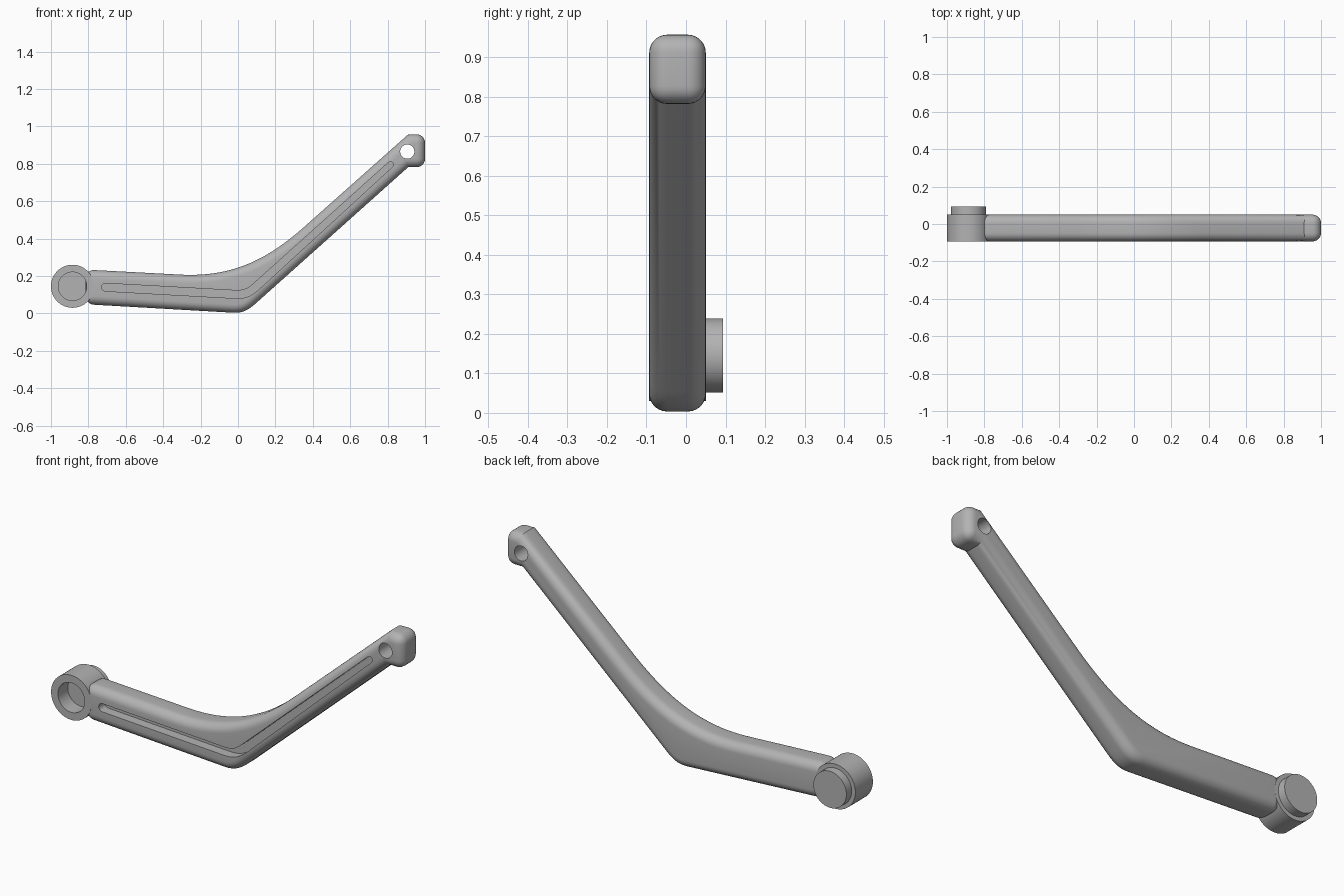
import bpy, bmesh, math
from mathutils import Vector
from mathutils.geometry import interpolate_bezier

if "Cube" in bpy.data.objects:
    bpy.data.objects.remove(bpy.data.objects["Cube"], do_unlink=True)

FRONT, BACK = -0.093, 0.05
BOSS = (-0.885, 0.145)

metal = bpy.data.materials.new("grey_metal")
metal.use_nodes = True
GREY = (0.45, 0.45, 0.45, 1)
metal.diffuse_color = GREY
metal.node_tree.nodes["Principled BSDF"].inputs["Base Color"].default_value = GREY


def prism(name, outline, y0, y1):
    """Extrude a closed x-z outline from y0 to y1."""
    bm = bmesh.new()
    face = bm.faces.new([bm.verts.new((x, y0, z)) for x, z in outline])
    grown = bmesh.ops.extrude_face_region(bm, geom=[face])["geom"]
    moved = [v for v in grown if isinstance(v, bmesh.types.BMVert)]
    bmesh.ops.translate(bm, verts=moved, vec=(0, y1 - y0, 0))
    bmesh.ops.recalc_face_normals(bm, faces=bm.faces)
    mesh = bpy.data.meshes.new(name)
    bm.to_mesh(mesh)
    bm.free()
    mesh.materials.append(metal)
    obj = bpy.data.objects.new(name, mesh)
    bpy.context.collection.objects.link(obj)
    return obj


def arc(centre, radius, start=0, sweep=math.tau, steps=64):
    return [(centre[0] + radius * math.cos(start + sweep * i / steps),
             centre[1] + radius * math.sin(start + sweep * i / steps))
            for i in range(steps)]


def bend(a, ha, hb, b, steps=20):
    pts = interpolate_bezier(*[Vector((x, z, 0)) for x, z in (a, ha, hb, b)], steps)
    return [(p.x, p.y) for p in pts]


def cut(obj, cutter):
    cutter.hide_render = True
    mod = obj.modifiers.new("cut", "BOOLEAN")
    mod.operation, mod.solver, mod.object = "DIFFERENCE", "EXACT", cutter


def finish(obj, cutters=()):
    """Bake the modifiers, drop the cutters and shade smooth."""
    bpy.context.view_layer.update()
    deps = bpy.context.evaluated_depsgraph_get()
    baked = bpy.data.meshes.new_from_object(obj.evaluated_get(deps))
    obj.modifiers.clear()
    obj.data = baked
    for c in cutters:
        bpy.data.objects.remove(c, do_unlink=True)
    bpy.ops.object.select_all(action="DESELECT")
    obj.select_set(True)
    bpy.context.view_layer.objects.active = obj
    bpy.ops.object.shade_smooth_by_angle(angle=math.radians(30))


# Bent arm with its squared head, rounded along the rims
lower = bend((-0.03, 0.004), (0.03, 0), (0.06, 0.022), (0.1, 0.058), 12)
upper = bend((0.36, 0.468), (0.16, 0.29), (-0.03, 0.19), (-0.32, 0.208), 28)
outline = ([(-0.815, 0.049)] + lower
           + [(0.91, 0.782), (1, 0.782), (1, 0.957), (0.91, 0.957)]
           + upper + [(-0.815, 0.234)])
arm = prism("crank_arm", outline, FRONT, BACK)
rim = arm.modifiers.new("round", "BEVEL")
rim.width, rim.segments = 0.045, 7
rim.limit_method, rim.angle_limit = "ANGLE", math.radians(60)

# Slot following the bend on the front face
path = ([(-0.708, 0.14)] + bend((-0.02, 0.102), (0.04, 0.099), (0.06, 0.112), (0.1, 0.146), 12)
        + [(0.815, 0.795)])
left, right = [], []
for i, p in enumerate(path):
    a, b = path[max(i - 1, 0)], path[min(i + 1, len(path) - 1)]
    t = (Vector(b) - Vector(a)).normalized()
    half = 0.021 if p[0] < 0.5 else 0.016
    left.append((p[0] - t.y * half, p[1] + t.x * half))
    right.append((p[0] + t.y * half, p[1] - t.x * half))
a0 = math.atan2(path[0][1] - path[1][1], path[0][0] - path[1][0])
a1 = math.atan2(path[-1][1] - path[-2][1], path[-1][0] - path[-2][0])
tip = arc(path[-1], 0.016, a1 - math.pi / 2, math.pi, 10)[1:]
tail = arc(path[0], 0.021, a0 - math.pi / 2, math.pi, 10)[1:]
slot = prism("slot_cutter", right + tip + left[::-1] + tail, FRONT - 0.05, FRONT + 0.05)
hole = prism("hole_cutter", arc((0.905, 0.865), 0.038, steps=40), -0.3, 0.3)
cut(arm, slot)
cut(arm, hole)
finish(arm, (slot, hole))

# Round boss with a blind recess in its front
boss = prism("axle_boss", arc(BOSS, 0.115), FRONT, BACK)
recess = prism("recess_cutter", arc(BOSS, 0.076), FRONT - 0.05, FRONT + 0.08)
cut(boss, recess)
finish(boss, (recess,))

# Axle stub at the back
stub = prism("axle_stub", arc(BOSS, 0.094), BACK - 0.01, 0.093)
finish(stub)
